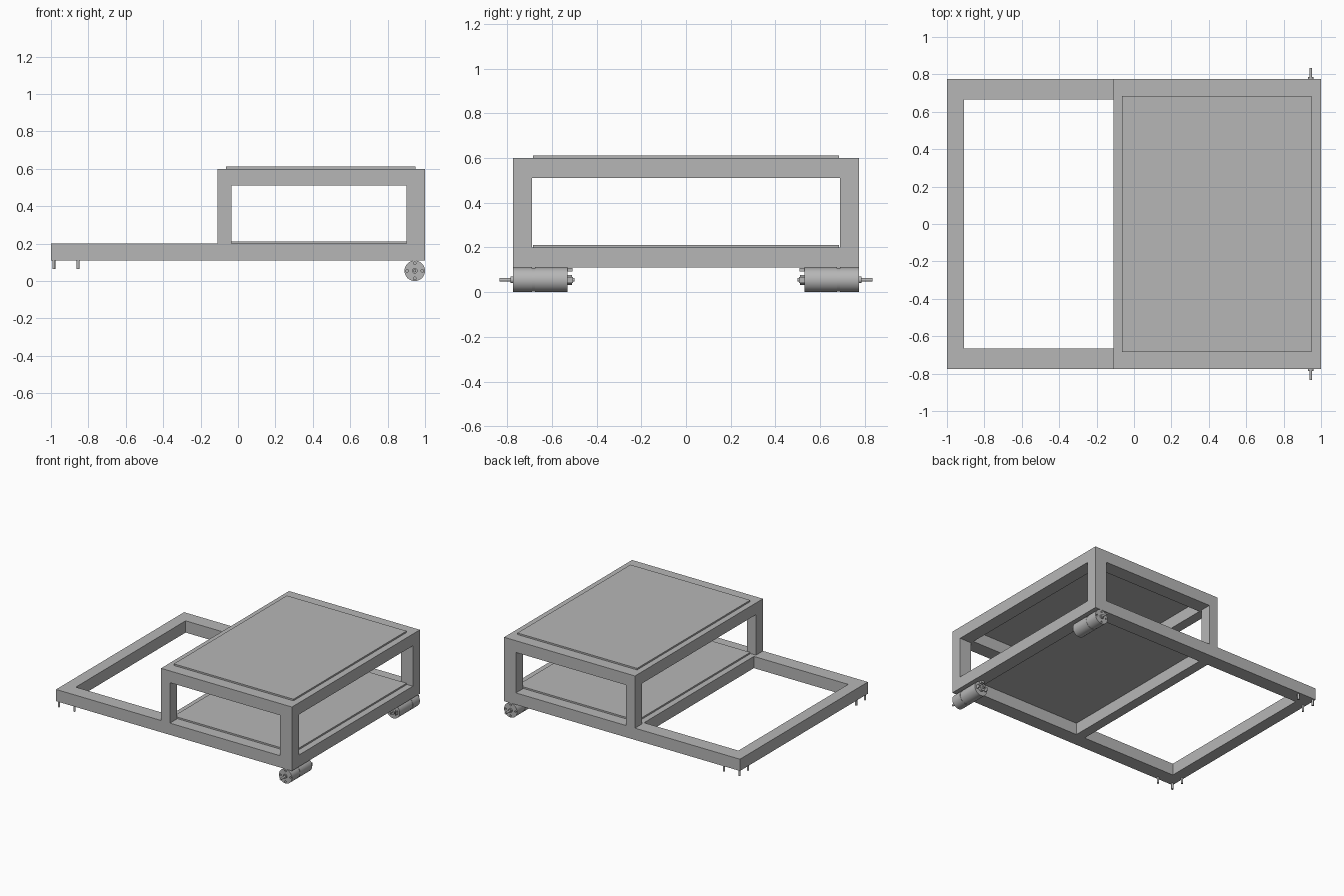
import bpy
import bmesh
import math
from mathutils import Matrix, Vector

cube = bpy.data.objects.get("Cube")
if cube:
    bpy.data.objects.remove(cube, do_unlink=True)

GREY = (0.47, 0.47, 0.47, 1.0)
grey = bpy.data.materials.new("plain grey")
grey.use_nodes = True
grey.diffuse_color = GREY
grey.node_tree.nodes["Principled BSDF"].inputs["Base Color"].default_value = GREY


def make(name, bm):
    mesh = bpy.data.meshes.new(name)
    bmesh.ops.recalc_face_normals(bm, faces=bm.faces)
    bm.to_mesh(mesh)
    bm.free()
    obj = bpy.data.objects.new(name, mesh)
    bpy.context.scene.collection.objects.link(obj)
    mesh.materials.append(grey)
    return obj


def box(name, x0, x1, y0, y1, z0, z1):
    bm = bmesh.new()
    centre = Vector((x0 + x1, y0 + y1, z0 + z1)) / 2
    size = (abs(x1 - x0), abs(y1 - y0), abs(z1 - z0), 1)
    bmesh.ops.create_cube(bm, size=1, matrix=Matrix.Translation(centre) @ Matrix.Diagonal(size))
    return make(name, bm)


def rod(name, centre, radius, length, axis="Z", sides=32):
    bm = bmesh.new()
    turn = Matrix.Rotation(math.pi / 2, 4, "X") if axis == "Y" else Matrix()
    bmesh.ops.create_cone(bm, cap_ends=True, segments=sides, radius1=radius, radius2=radius,
                          depth=length, matrix=Matrix.Translation(centre) @ turn)
    return make(name, bm)


def cut(obj, cutters):
    for cutter in cutters:
        cutter.hide_render = True
        mod = obj.modifiers.new("cut", "BOOLEAN")
        mod.operation = "DIFFERENCE"
        mod.solver = "EXACT"
        mod.object = cutter
    bpy.context.view_layer.update()
    done = obj.evaluated_get(bpy.context.evaluated_depsgraph_get())
    mesh = bpy.data.meshes.new_from_object(done)
    obj.modifiers.clear()
    obj.data = mesh
    for cutter in cutters:
        bpy.data.objects.remove(cutter, do_unlink=True)


def smooth(obj):
    bpy.ops.object.select_all(action="DESELECT")
    obj.select_set(True)
    bpy.context.view_layer.objects.active = obj
    bpy.ops.object.shade_smooth_by_angle(angle=math.radians(35))


# Main dimensions
HALF_Y, RAIL_Y, POST_Y = 0.775, 0.665, 0.69
BASE, DECK, BEAM, TOP = 0.11, 0.2, 0.51, 0.6
STEP, IN_L, IN_R = -0.11, -0.035, 0.9

# Stepped chassis frame: side profile extruded across, then opened up
profile = [(-1, BASE), (1, BASE), (1, TOP), (STEP, TOP), (STEP, DECK), (-1, DECK)]
bm = bmesh.new()
face = bm.faces.new([bm.verts.new((x, -HALF_Y, z)) for x, z in profile])
side = bmesh.ops.extrude_face_region(bm, geom=[face])["geom"]
bmesh.ops.translate(bm, vec=(0, 2 * HALF_Y, 0),
                    verts=[v for v in side if isinstance(v, bmesh.types.BMVert)])
frame = make("chassis_frame", bm)
cut(frame, [
    box("side_window_cutter", IN_L, IN_R, -1, 1, DECK, BEAM),
    box("end_window_cutter", -2, 2, -POST_Y, POST_Y, DECK, BEAM),
    box("deck_opening_cutter", IN_L, IN_R, -RAIL_Y, RAIL_Y, 0, 1),
    box("front_bay_cutter", -0.91, STEP, -RAIL_Y, RAIL_Y, 0, 0.4),
])

# Deck plates
for name, z in (("lower_plate", DECK), ("upper_plate", TOP)):
    box(name, -0.065, 0.95, -0.685, 0.685, z, z + 0.012)

# Motors and pins, mirrored across the centre line
MX, MZ, MR = 0.945, 0.055, 0.055
for s, label in ((-1, "front"), (1, "back")):
    def bar(part, y0, y1, radius, dx=0, dz=0):
        obj = rod(f"{label}_{part}", (MX + dx, s * (y0 + y1) / 2, MZ + dz), radius, y1 - y0, "Y")
        smooth(obj)
        return obj

    def block(part, w, y0, y1, z0, z1, dx=0):
        return box(f"{label}_{part}", MX + dx - w, MX + dx + w, s * y0, s * y1, z0, z1)

    gearbox = bar("motor_gearbox", 0.69, 0.775, MR)
    holes = []
    for i in range(4):
        a = i * math.pi / 2
        holes.append(bar("hole_cutter", 0.76, 0.79, 0.007, 0.041 * math.cos(a), 0.041 * math.sin(a)))
    cut(gearbox, holes)
    smooth(gearbox)
    bar("motor_collar", 0.675, 0.69, MR - 0.002)
    bar("motor_can", 0.53, 0.675, MR)
    bar("shaft_boss", 0.775, 0.785, 0.015)
    bar("motor_shaft", 0.785, 0.835, 0.008)
    bar("motor_end_bearing", 0.51, 0.53, 0.022)
    bar("motor_shaft_end", 0.5, 0.51, 0.008)
    block("motor_key", 0.012, 0.508, 0.53, 0.092, 0.108)
    for dx in (-0.036, 0.036):
        block("motor_terminal", 0.003, 0.505, 0.53, 0.042, 0.068, dx)

    # Three mounting pins under the low corner
    for x, y in ((-0.985, 0.76), (-0.855, 0.76), (-0.985, 0.655)):
        smooth(rod(f"{label}_pin", (x, s * y, 0.0875), 0.008, 0.045, sides=16))
